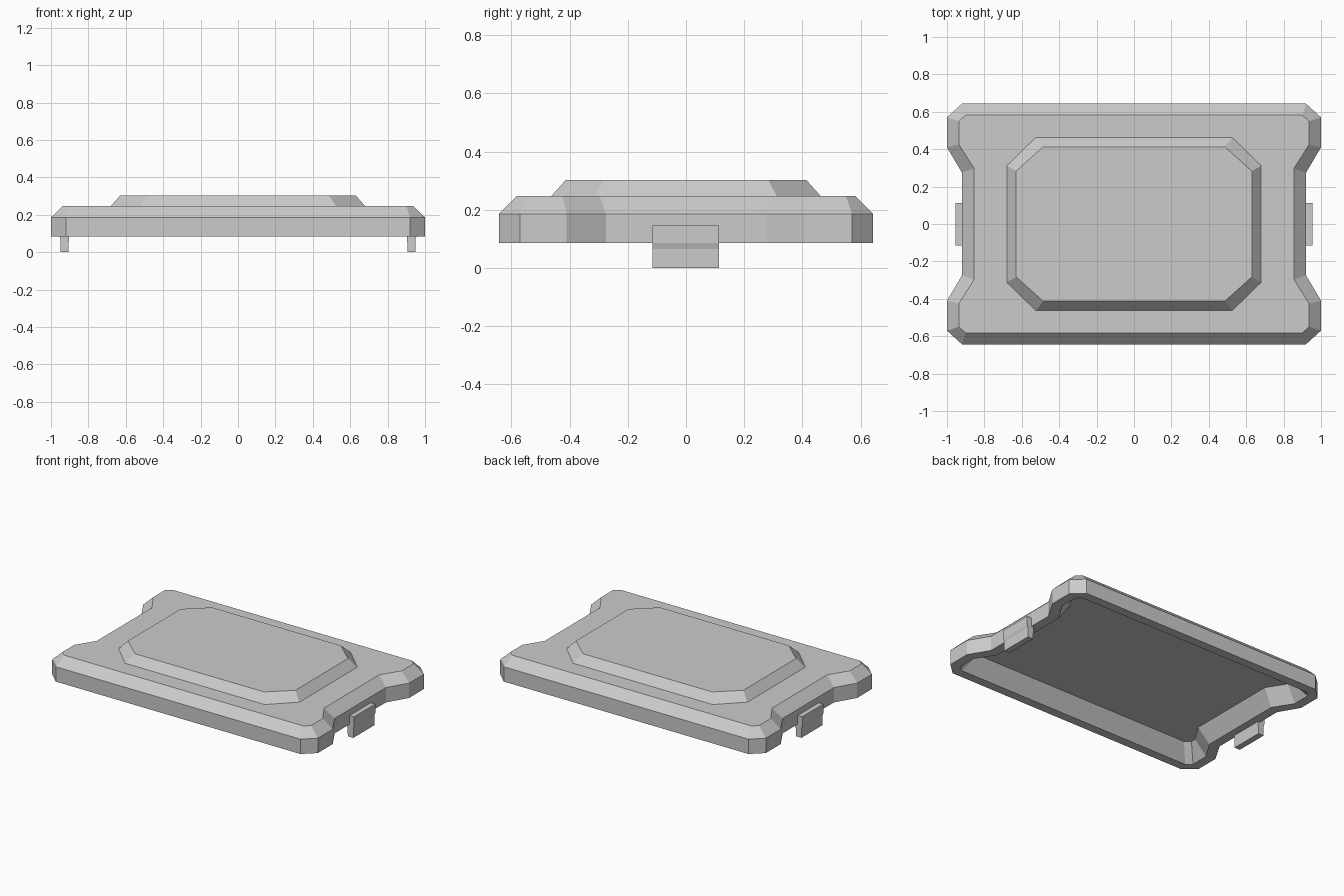
import bpy, bmesh

if "Cube" in bpy.data.objects:
    bpy.data.objects.remove(bpy.data.objects["Cube"])


def ring(quarter, z):
    """Mirror a quarter outline (from the y side to the x side) into a full loop."""
    back = quarter[::-1]
    pts = list(quarter)
    pts += [(x, -y) for x, y in back]
    pts += [(-x, -y) for x, y in quarter]
    pts += [(-x, y) for x, y in back]
    return [(x, y, z) for x, y in pts]


def loft(name, loops):
    """Skin a stack of equal loops and cap both ends."""
    bm = bmesh.new()
    rows = [[bm.verts.new(p) for p in loop] for loop in loops]
    n = len(rows[0])
    for a, b in zip(rows, rows[1:]):
        for i in range(n):
            j = (i + 1) % n
            bm.faces.new((a[i], a[j], b[j], b[i]))
    bm.faces.new(rows[0][::-1])
    bm.faces.new(rows[-1])
    bmesh.ops.recalc_face_normals(bm, faces=bm.faces)
    mesh = bpy.data.meshes.new(name)
    bm.to_mesh(mesh)
    bm.free()
    obj = bpy.data.objects.new(name, mesh)
    bpy.context.collection.objects.link(obj)
    return obj


# Lid shell: hollow underside, rim, vertical wall, chamfer and flat top
outer = [(0.92, 0.643), (1.0, 0.57), (1.0, 0.41), (0.92, 0.275)]
inner = [(0.90, 0.582), (0.936, 0.55), (0.936, 0.425), (0.855, 0.297)]
ceiling = [(0.83, 0.51), (0.865, 0.48), (0.865, 0.445), (0.785, 0.32)]
loft("lid_shell", [
    ring(ceiling, 0.19),
    ring(inner, 0.085),
    ring(outer, 0.085),
    ring(outer, 0.186),
    ring(inner, 0.247),
])

# Raised centre panel with sloped sides, rooted inside the lid
base = [(0.525, 0.463), (0.68, 0.312)]
crown = [(0.485, 0.413), (0.63, 0.283)]
loft("raised_panel", [ring(base, 0.235), ring(base, 0.247), ring(crown, 0.303)])

# Side clips: one flared tab profile, mirrored to the other end
profile = [(0.907, 0), (0.948, 0), (0.948, 0.065), (0.954, 0.085),
           (0.954, 0.145), (0.904, 0.145), (0.904, 0.08)]
clip = loft("side_clips", [[(x, y, z) for x, z in profile] for y in (-0.115, 0.113)])
clip.modifiers.new("mirror", 'MIRROR').use_axis = (True, False, False)
